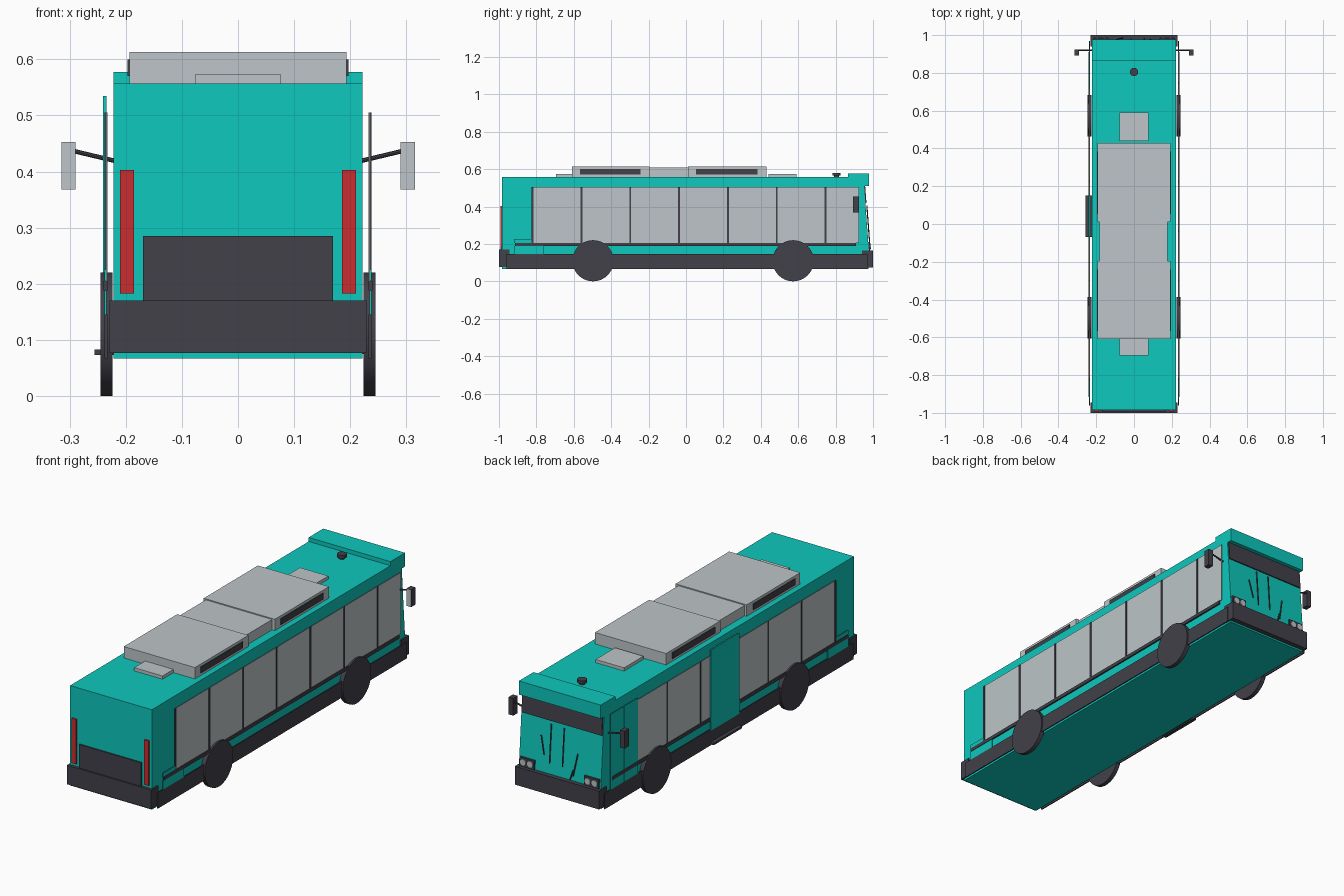
import bpy, bmesh, math
from mathutils import Vector

cube = bpy.data.objects.get("Cube")
if cube:
    bpy.data.objects.remove(cube, do_unlink=True)


def material(name, rgb):
    m = bpy.data.materials.new(name)
    m.use_nodes = True
    col = (*rgb, 1)
    m.diffuse_color = col
    m.node_tree.nodes["Principled BSDF"].inputs["Base Color"].default_value = col
    return m


TEAL = material("teal paint", (0.004, 0.58, 0.51))
DARK = material("dark trim", (0.054, 0.052, 0.068))
GREY = material("light grey", (0.51, 0.56, 0.58))
RED = material("lamp red", (0.58, 0.026, 0.03))


def finish(name, bm, *mats):
    bmesh.ops.recalc_face_normals(bm, faces=bm.faces)
    me = bpy.data.meshes.new(name)
    bm.to_mesh(me)
    bm.free()
    for m in mats:
        me.materials.append(m)
    ob = bpy.data.objects.new(name, me)
    bpy.context.collection.objects.link(ob)
    return ob


def box(name, x, y, z, *mats):
    """Box given by its (min, max) range on each axis."""
    bm = bmesh.new()
    bmesh.ops.create_cube(bm, size=1)
    for v in bm.verts:
        for i, (lo, hi) in enumerate((x, y, z)):
            v.co[i] = hi if v.co[i] > 0 else lo
    return finish(name, bm, *mats)


def side_box(name, s, x, y, z, *mats):
    """Box on the +x (s=1) or -x (s=-1) side."""
    return box(name, sorted((s * x[0], s * x[1])), y, z, *mats)


def extrude_x(name, profile, half, mat):
    """Closed (y, z) profile swept across the width."""
    bm = bmesh.new()
    f = bm.faces.new([bm.verts.new((-half, y, z)) for y, z in profile])
    new = bmesh.ops.extrude_face_region(bm, geom=[f])["geom"]
    verts = [g for g in new if isinstance(g, bmesh.types.BMVert)]
    bmesh.ops.translate(bm, vec=(2 * half, 0, 0), verts=verts)
    return finish(name, bm, mat)


def rod(name, a, b, r, mat, sides=8):
    a, b = Vector(a), Vector(b)
    bm = bmesh.new()
    bmesh.ops.create_cone(bm, cap_ends=True, segments=sides, radius1=r,
                          radius2=r, depth=(b - a).length)
    rot = (b - a).to_track_quat('Z', 'Y').to_matrix()
    bmesh.ops.rotate(bm, matrix=rot, verts=bm.verts)
    bmesh.ops.translate(bm, vec=(a + b) / 2, verts=bm.verts)
    ob = finish(name, bm, mat)
    if sides > 8:
        for p in ob.data.polygons:
            p.use_smooth = len(p.vertices) == 4
    return ob


def screen_y(z):
    """Depth of the sloping windscreen at height z."""
    return 0.952 + (0.51 - z) * 0.075


# Body shell, roof visor and bumpers
extrude_x("body", [(-0.985, 0.067), (0.975, 0.067), (screen_y(0.165), 0.165),
                   (screen_y(0.51), 0.51), (0.9, 0.557), (-0.985, 0.557)], 0.222, TEAL)
box("roof_visor", (-0.222, 0.222), (0.865, 0.978), (0.51, 0.577), TEAL)
box("tail_bumper", (-0.229, 0.229), (-1, -0.945), (0.077, 0.17), DARK)
box("nose_bumper", (-0.229, 0.229), (0.94, 1), (0.075, 0.165), DARK)

# Tail end
box("engine_grille", (-0.169, 0.169), (-0.992, -0.984), (0.165, 0.285), DARK)
for s in (1, -1):
    side_box("tail_lamp", s, (0.185, 0.21), (-0.992, -0.984), (0.183, 0.403), RED)

# Windscreen sign band and wipers
extrude_x("sign_band", [(screen_y(z) + d, z) for z, d in
                        ((0.51, 0), (0.51, 0.006), (0.42, 0.006), (0.42, 0))], 0.218, DARK)
for x0, z0, x1, z1 in ((0.054, 0.22, 0.054, 0.405), (-0.016, 0.22, -0.016, 0.405),
                       (0.085, 0.25, 0.105, 0.34), (-0.075, 0.19, -0.095, 0.3),
                       (-0.06, 0.17, -0.075, 0.22)):
    rod("wiper", (x0, screen_y(z0) + 0.007, z0), (x1, screen_y(z1) + 0.007, z1), 0.003, DARK)

for s in (1, -1):
    # Headlamps
    side_box("headlamp_panel", s, (0.135, 0.215), (0.96, 0.984), (0.165, 0.21), DARK)
    for x in (0.156, 0.194):
        rod("headlamp", (s * x, 0.98, 0.188), (s * x, 0.988, 0.188), 0.015, GREY, 16)

    # Side glass, with the glazing shorter where the entrance door sits
    end = 0.925 if s > 0 else 0.71
    side_box("side_glass", s, (0.233, 0.236), (-0.82, end), (0.205, 0.505), GREY)
    for i in range(7):
        y = -0.82 + i * 0.261
        if y < end and not (s < 0 and i == 3):
            side_box("window_divider", s, (0.234, 0.238),
                     (y - 0.005, y + 0.005), (0.205, 0.505), DARK)
    side_box("waist_rail", s, (0.233, 0.24), (-0.915, 0.91), (0.188, 0.205), DARK)
    side_box("skirt", s, (0.233, 0.238), (-0.96, 0.97), (0.067, 0.145), DARK)
    side_box("service_hatch", s, (0.234, 0.238), (-0.92, -0.76), (0.145, 0.188), TEAL)
    side_box("service_hatch_top", s, (0.234, 0.238), (-0.92, -0.825), (0.205, 0.225), TEAL)

    # Wheels
    for y in (-0.497, 0.573):
        rod("wheel", (s * 0.224, y, 0.11), (s * 0.245, y, 0.11), 0.11, DARK, 40)

    # Mirrors with a glass face turned to the tail
    rod("mirror_arm", (s * 0.215, 0.92, 0.418), (s * 0.295, 0.92, 0.437), 0.004, DARK)
    mirror = side_box("mirror", s, (0.29, 0.315), (0.892, 0.925), (0.368, 0.453), DARK, GREY)
    for p in mirror.data.polygons:
        p.material_index = 1 if p.normal.y < -0.9 else 0

# Doors and the boarding ramp
box("middle_door", (-0.241, -0.234), (-0.07, 0.15), (0.14, 0.535), TEAL)
box("boarding_ramp", (-0.256, -0.222), (-0.07, 0.15), (0.073, 0.083), DARK)
for y in (0.712, 0.82):
    box("entrance_door_leaf", (-0.238, -0.234), (y, y + 0.104), (0.145, 0.515), TEAL)

# Roof equipment
for y0, y1 in ((-0.61, -0.195), (0.01, 0.43)):
    box("roof_unit", (-0.193, 0.193), (y0, y1), (0.555, 0.613), GREY)
    for s in (1, -1):
        side_box("roof_vent", s, (0.19, 0.197), (y0 + 0.043, y1 - 0.047), (0.57, 0.6), DARK)
box("roof_link", (-0.182, 0.178), (-0.195, 0.01), (0.555, 0.608), GREY)
for y0, y1 in ((-0.695, -0.61), (0.44, 0.59)):
    box("roof_hatch", (-0.077, 0.077), (y0, y1), (0.555, 0.573), GREY)
rod("roof_beacon_stem", (0, 0.805, 0.555), (0, 0.805, 0.568), 0.014, DARK, 16)
rod("roof_beacon", (0, 0.805, 0.566), (0, 0.805, 0.58), 0.022, DARK, 20)
